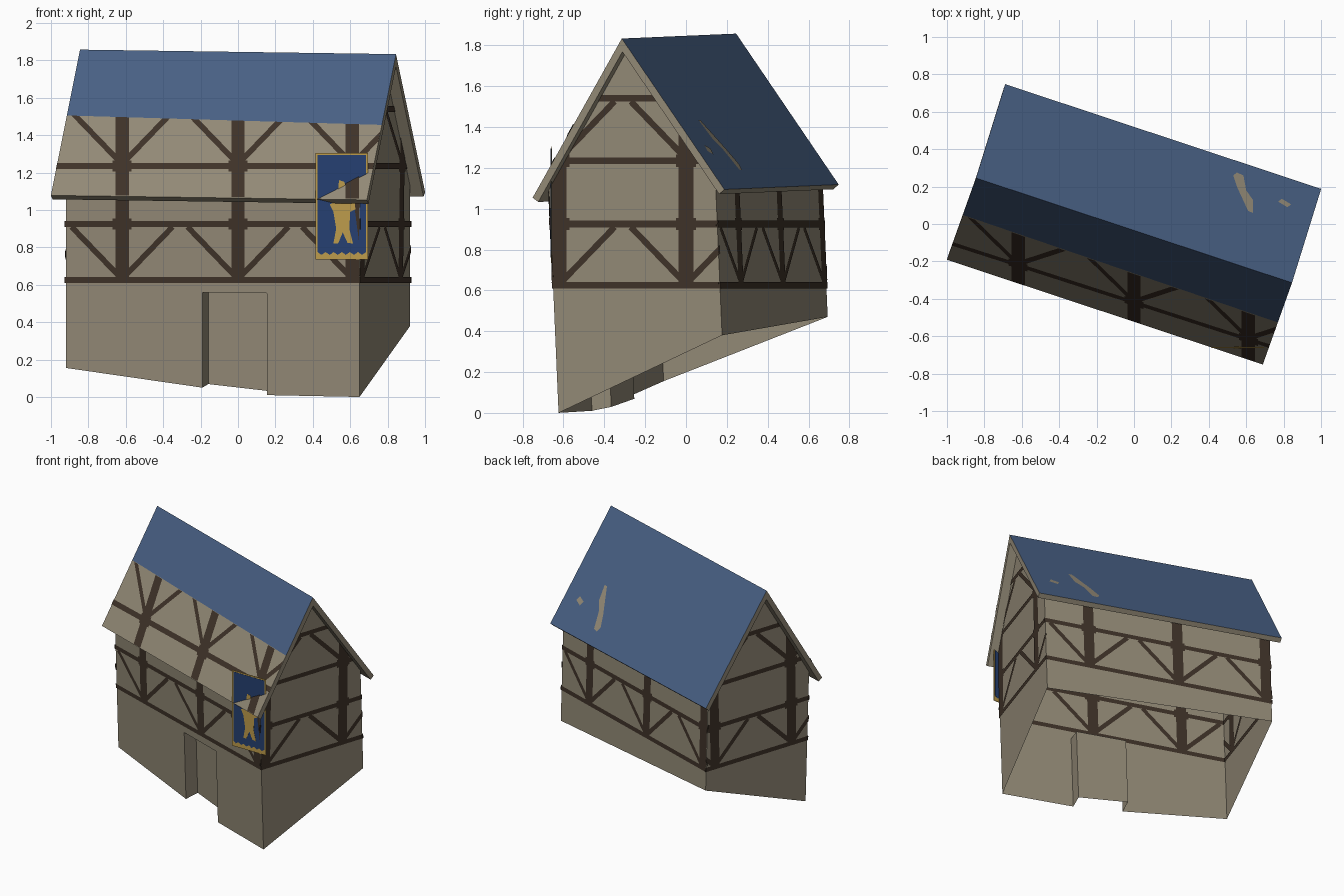
import bpy, bmesh, math
from mathutils import Matrix, Vector

if "Cube" in bpy.data.objects:
    bpy.data.objects.remove(bpy.data.objects["Cube"])

# Placement: the house is turned about z and leans slightly forward
M = (Matrix.Rotation(0.043, 4, 'X') @ Matrix.Translation((0, 0.045, 0))
     @ Matrix.Rotation(math.radians(-18.35), 4, 'Z'))
R = M.to_3x3()
WX, WY = 0.827, 0.43            # wall half sizes
RX, RY = 0.89, 0.495            # roof half sizes
RIDGE, INNER, SLOPE = 1.845, 1.78, 1.535


def mat(name, r, g, b):
    m = bpy.data.materials.new(name)
    lin = [((c / 255 + 0.055) / 1.055) ** 2.4 for c in (r, g, b)]
    m.diffuse_color = (*lin, 1)
    m.use_nodes = True
    m.node_tree.nodes["Principled BSDF"].inputs["Base Color"].default_value = m.diffuse_color
    return m


PLASTER = mat("plaster", 146, 137, 118)
TIMBER = mat("timber", 62, 50, 40)
SLATE = mat("blue_slate", 72, 96, 132)
CLOTH = mat("banner_blue", 38, 64, 114)
GOLD = mat("gold", 190, 156, 76)


def finish(name, bm, mats):
    me = bpy.data.meshes.new(name)
    bm.to_mesh(me)
    bm.free()
    for m in mats:
        me.materials.append(m)
    ob = bpy.data.objects.new(name, me)
    bpy.context.collection.objects.link(ob)
    return ob


def add_face(bm, pts):
    return bm.faces.new([bm.verts.new(p) for p in pts])


def clip(bm, co, no):
    bmesh.ops.bisect_plane(bm, geom=bm.verts[:] + bm.edges[:] + bm.faces[:], dist=1e-6,
                           plane_co=co, plane_no=no, clear_outer=True)


def clip_local(bm, co, no):
    clip(bm, M @ Vector(co), R @ Vector(no))


def project(pts, axis, co, no, off):
    """Cast 2D points along a world axis onto a plane of the house."""
    n = (R @ Vector(no)).normalized()
    c = M @ Vector(co) + n * off
    out = []
    for a, b in pts:
        o = Vector({0: (0, a, b), 1: (a, 0, b), 2: (a, b, 0)}[axis])
        o[axis] = (c - o).dot(n) / n[axis]
        out.append(o)
    return out


def strip(a0, z0, a1, z1, w):
    d = Vector((a1 - a0, z1 - z0)).normalized() * w / 2
    return [(a0 - d.y, z0 + d.x), (a0 + d.y, z0 - d.x), (a1 + d.y, z1 - d.x), (a1 - d.y, z1 + d.x)]


# Walls, open below, with a recessed doorway and a sloping foot
bm = bmesh.new()
DL, DR, DT, DY = -0.058, 0.306, 0.575, -WY + 0.1
fl, fr, br, bl = 0.16, 0.027, 0.372, 0.44
top = INNER - WY * SLOPE
for pts in (
    [(-WX, -WY, fl), (DL, -WY, 0.065), (DL, -WY, DT), (-WX, -WY, DT)],
    [(DR, -WY, 0.03), (WX, -WY, fr), (WX, -WY, DT), (DR, -WY, DT)],
    [(-WX, -WY, DT), (WX, -WY, DT), (WX, -WY, top), (-WX, -WY, top)],
    [(DL, DY, 0.08), (DR, DY, 0.045), (DR, DY, DT), (DL, DY, DT)],
    [(DL, -WY, 0.065), (DL, DY, 0.08), (DL, DY, DT), (DL, -WY, DT)],
    [(DR, DY, 0.045), (DR, -WY, 0.03), (DR, -WY, DT), (DR, DY, DT)],
    [(DL, -WY, DT), (DL, DY, DT), (DR, DY, DT), (DR, -WY, DT)],
    [(WX, WY, br), (-WX, WY, bl), (-WX, WY, top), (WX, WY, top)],
    [(WX, -WY, fr), (WX, WY, br), (WX, WY, top), (WX, 0, INNER), (WX, -WY, top)],
    [(-WX, WY, bl), (-WX, -WY, fl), (-WX, -WY, top), (-WX, 0, INNER), (-WX, WY, top)],
):
    add_face(bm, [M @ Vector(p) for p in pts])
bmesh.ops.remove_doubles(bm, verts=bm.verts, dist=1e-5)
finish("walls", bm, [PLASTER])

# Roof: extruded gable profile, blue on the back slope and upper front slope
profile = [(-RY, RIDGE - RY * SLOPE), (0, RIDGE), (RY, RIDGE - RY * SLOPE),
           (0.467, 1.063), (0, INNER), (-0.467, 1.063)]
bm = bmesh.new()
ends = [[bm.verts.new(M @ Vector((s * RX, y, z))) for y, z in profile] for s in (-1, 1)]
n = len(profile)
for i in range(n):
    j = (i + 1) % n
    bm.faces.new((ends[0][i], ends[0][j], ends[1][j], ends[1][i]))
for e in ends:
    bm.faces.new((e[0], e[1], e[4], e[5]))
    bm.faces.new((e[1], e[2], e[3], e[4]))
bmesh.ops.recalc_face_normals(bm, faces=bm.faces)
BAND_CO, BAND_NO = Vector((-0.07, 0, 1.48)), Vector((0.03, 0, 1))
bmesh.ops.bisect_plane(bm, geom=bm.verts[:] + bm.edges[:] + bm.faces[:],
                       plane_co=BAND_CO, plane_no=BAND_NO)
for f in bm.faces:
    ln = R.inverted() @ f.normal
    above = (f.calc_center_median() - BAND_CO).dot(BAND_NO) > 0
    f.material_index = int(ln.z > 0.3 and (ln.y > 0 or above))
finish("roof", bm, [PLASTER, SLATE])


# Timber frame: rails, posts and braces rising outward from each post
def frame(posts):
    out = [strip(-1.3, z, 1.3, z, 0.032) for z in (0.625, 0.925, 1.235, 1.54)]
    for p in posts:
        out.append(strip(p, 0.615, p, 1.8, 0.072))
        for z in (0.65, 1.265):
            out += [strip(p, z - 0.02, p + s * 0.27, z + 0.26, 0.03) for s in (-1, 1)]
        out += [strip(p - 0.05, z, p + 0.05, z, 0.06) for z in (0.925, 1.235)]
    return out


def timber(name, posts, axis, co, no, offsets, clips, band=False):
    bm = bmesh.new()
    for off in offsets:
        for i, q in enumerate(frame(posts)):
            add_face(bm, project(q, axis, co, no, off + math.copysign(0.00002 * i, off)))
    for c in clips:
        clip_local(bm, *c)
    if band:
        clip(bm, BAND_CO, BAND_NO)
    finish(name, bm, [TIMBER])


E = 0.005
wall_clips = [((s * (WX + E), 0, 0), (s, 0, 0)) for s in (-1, 1)]
wall_clips += [((0, s * (WY + E), 0), (0, s, 0)) for s in (-1, 1)]
wall_clips += [((0, 0, INNER), (0, s * SLOPE, 1)) for s in (-1, 1)]
for s, long_side, end in ((1, "front", "right"), (-1, "back", "left")):
    timber(long_side + "_timber", [-0.62 * s, 0, 0.612 * s], 1,
           (0, -s * WY, 0), (0, -s, 0), (0.004, -0.004), wall_clips)
    timber(end + "_timber", [-0.62 * s, 0], 0,
           (s * WX, 0, 0), (s, 0, 0), (0.004, -0.004), wall_clips)
timber("front_roof_timber", [-0.62, 0, 0.612], 1, (0, 0, RIDGE), (0, -SLOPE, 1), (0.003,),
       [((RX, 0, 0), (1, 0, 0)), ((-RX, 0, 0), (-1, 0, 0)),
        ((0, -RY, 0), (0, -1, 0))], band=True)

# Worn patches on the back slope
bm = bmesh.new()
for pts in ([(0.53, 0.26), (0.55, 0.20), (0.61, 0.07), (0.635, 0.06), (0.635, 0.13),
             (0.60, 0.18), (0.585, 0.26), (0.55, 0.275)],
            [(0.77, 0.12), (0.82, 0.09), (0.84, 0.105), (0.79, 0.135)]):
    add_face(bm, project(pts, 2, (0, 0, RIDGE), (0, SLOPE, 1), 0.003))
bmesh.ops.recalc_face_normals(bm, faces=bm.faces)
finish("roof_patches", bm, [PLASTER])


# Banner: gold backing, blue cloth and a simple gold beast
def plate(name, pts, y, t, material):
    bm = bmesh.new()
    f = add_face(bm, [(x, y - t / 2, z) for x, z in pts])
    r = bmesh.ops.extrude_face_region(bm, geom=[f])
    bmesh.ops.translate(bm, vec=(0, t, 0), verts=[v for v in r["geom"] if isinstance(v, bmesh.types.BMVert)])
    bmesh.ops.recalc_face_normals(bm, faces=bm.faces)
    finish(name, bm, [material])


BY = -0.66
plate("banner_border", [(0.415, 0.735), (0.695, 0.735), (0.695, 1.305), (0.415, 1.305)], BY, 0.004, GOLD)
fringe = [(0.685 - 0.26 * i / 12, 0.76 if i % 2 else 0.775) for i in range(13)]
plate("banner_cloth", [(0.425, 1.295), (0.685, 1.295)] + fringe, BY, 0.007, CLOTH)
plate("banner_beast", [(0.51, 0.82), (0.535, 0.82), (0.56, 0.88), (0.585, 0.825), (0.615, 0.82),
                       (0.595, 0.90), (0.60, 0.99), (0.64, 1.01), (0.635, 1.04), (0.58, 1.05),
                       (0.57, 1.15), (0.54, 1.16), (0.53, 1.05), (0.49, 1.03), (0.51, 0.99),
                       (0.525, 0.90)], BY, 0.0095, GOLD)
